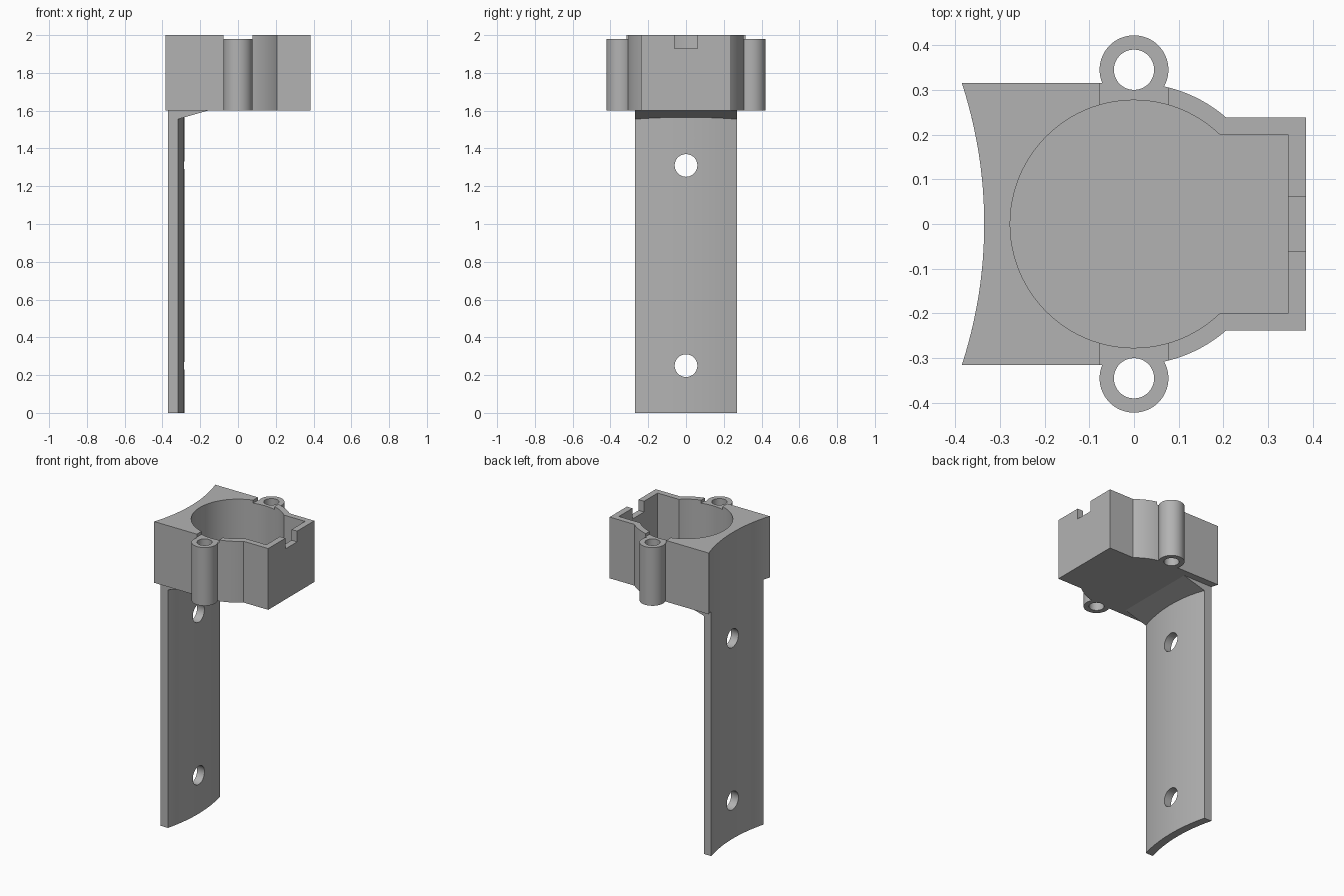
import bpy
import bmesh
from math import sin, cos, pi, asin, sqrt, atan2
from mathutils import Matrix

default = bpy.data.objects.get("Cube")
if default:
    bpy.data.objects.remove(default, do_unlink=True)

grey = bpy.data.materials.new("plain grey")
grey.use_nodes = True
COLOUR = (0.45, 0.45, 0.45, 1)
grey.diffuse_color = COLOUR
grey.node_tree.nodes["Principled BSDF"].inputs["Base Color"].default_value = COLOUR

# Shared dimensions
BASE, TOP, RIM = 1.6, 2.0, 1.98
PIPE_X, PIPE_R = -1.352, 1.017
STRIP_HALF, STRIP_THICK = 0.27, 0.052
LUG_Y = 0.345


def arc(cx, cy, r, a0, a1, n):
    return [(cx + r * cos(a0 + (a1 - a0) * i / n),
             cy + r * sin(a0 + (a1 - a0) * i / n)) for i in range(n + 1)]


def pipe_arc(r, half):
    a = asin(half / r)
    return arc(PIPE_X, 0, r, -a, a, 24)


def prism(name, points, z0, z1, matrix=None):
    """Extrude a closed outline from z0 to z1."""
    bm = bmesh.new()
    face = bm.faces.new([bm.verts.new((x, y, z0)) for x, y in points])
    new = bmesh.ops.extrude_face_region(bm, geom=[face])["geom"]
    verts = [v for v in new if isinstance(v, bmesh.types.BMVert)]
    bmesh.ops.translate(bm, verts=verts, vec=(0, 0, z1 - z0))
    if matrix:
        bm.transform(matrix)
    bmesh.ops.recalc_face_normals(bm, faces=bm.faces)
    mesh = bpy.data.meshes.new(name)
    bm.to_mesh(mesh)
    bm.free()
    mesh.materials.append(grey)
    obj = bpy.data.objects.new(name, mesh)
    bpy.context.collection.objects.link(obj)
    return obj


def disc(name, x, y, r, z0, z1, matrix=None):
    return prism(name, arc(x, y, r, 0, 2 * pi, 64)[:-1], z0, z1, matrix)


def box(name, x0, x1, y, z0, z1):
    return prism(name, [(x0, -y), (x1, -y), (x1, y), (x0, y)], z0, z1)


def combine(obj, other, operation):
    """Apply a boolean and discard the helper."""
    mod = obj.modifiers.new(operation.title(), "BOOLEAN")
    mod.operation, mod.object, mod.solver = operation, other, "EXACT"
    bpy.context.view_layer.objects.active = obj
    bpy.ops.object.modifier_apply(modifier=mod.name)
    bpy.data.objects.remove(other, do_unlink=True)


# Housing: concave back, straight cheeks, rounded shoulders, square nose
r, nose_y, nose_x = 0.315, 0.238, 0.385
shoulder = arc(0, 0, r, pi / 2, asin(nose_y / r), 20)
upper = shoulder + [(nose_x, nose_y)]
lower = [(x, -y) for x, y in reversed(upper)]
housing = prism("housing", upper + lower + pipe_arc(PIPE_R, r), BASE, TOP)

# Screw lugs on both sides
for side in (-1, 1):
    combine(housing, disc("lug", 0, side * LUG_Y, 0.077, BASE, RIM), "UNION")

# Round pocket opening into a square one, leaving a floor
pocket_r, pocket_y = 0.277, 0.2
a = asin(pocket_y / pocket_r)
pocket = arc(0, 0, pocket_r, a, 2 * pi - a, 72) + [(0.345, -pocket_y), (0.345, pocket_y)]
combine(housing, prism("pocket", pocket, BASE + 0.04, TOP + 0.1), "DIFFERENCE")

# Lowered rim between the lugs, cable notch in the nose, lug bores
combine(housing, box("rim_step", -0.077, 0.077, 0.6, RIM, TOP + 0.1), "DIFFERENCE")
combine(housing, box("notch", 0.3, 0.5, 0.06, 1.93, TOP + 0.1), "DIFFERENCE")
for side in (-1, 1):
    combine(housing, disc("bore", 0, side * LUG_Y, 0.045, BASE - 0.1, TOP + 0.1), "DIFFERENCE")

# Curved mounting strip with flat side edges
outer = pipe_arc(PIPE_R, STRIP_HALF)
inner = pipe_arc(PIPE_R + STRIP_THICK, STRIP_HALF)
strip = prism("mounting_strip", outer + inner[::-1], 0, BASE)
sideways = Matrix.Rotation(pi / 2, 4, "Y")
for z in (0.25, 1.31):
    combine(strip, disc("screw_hole", -z, 0, 0.06, -0.6, 0, sideways), "DIFFERENCE")

# Sloped gusset under the housing
upright = Matrix.Rotation(pi / 2, 4, "X")
gusset = prism("gusset", [(-0.325, BASE), (-0.325, 1.553), (-0.16, BASE)],
               -STRIP_HALF, STRIP_HALF, upright)

# Smooth the curved walls, keep the edges crisp
bpy.ops.object.select_all(action="DESELECT")
for obj in (housing, strip, gusset):
    obj.select_set(True)
bpy.context.view_layer.objects.active = housing
bpy.ops.object.shade_smooth_by_angle(angle=pi / 6)
